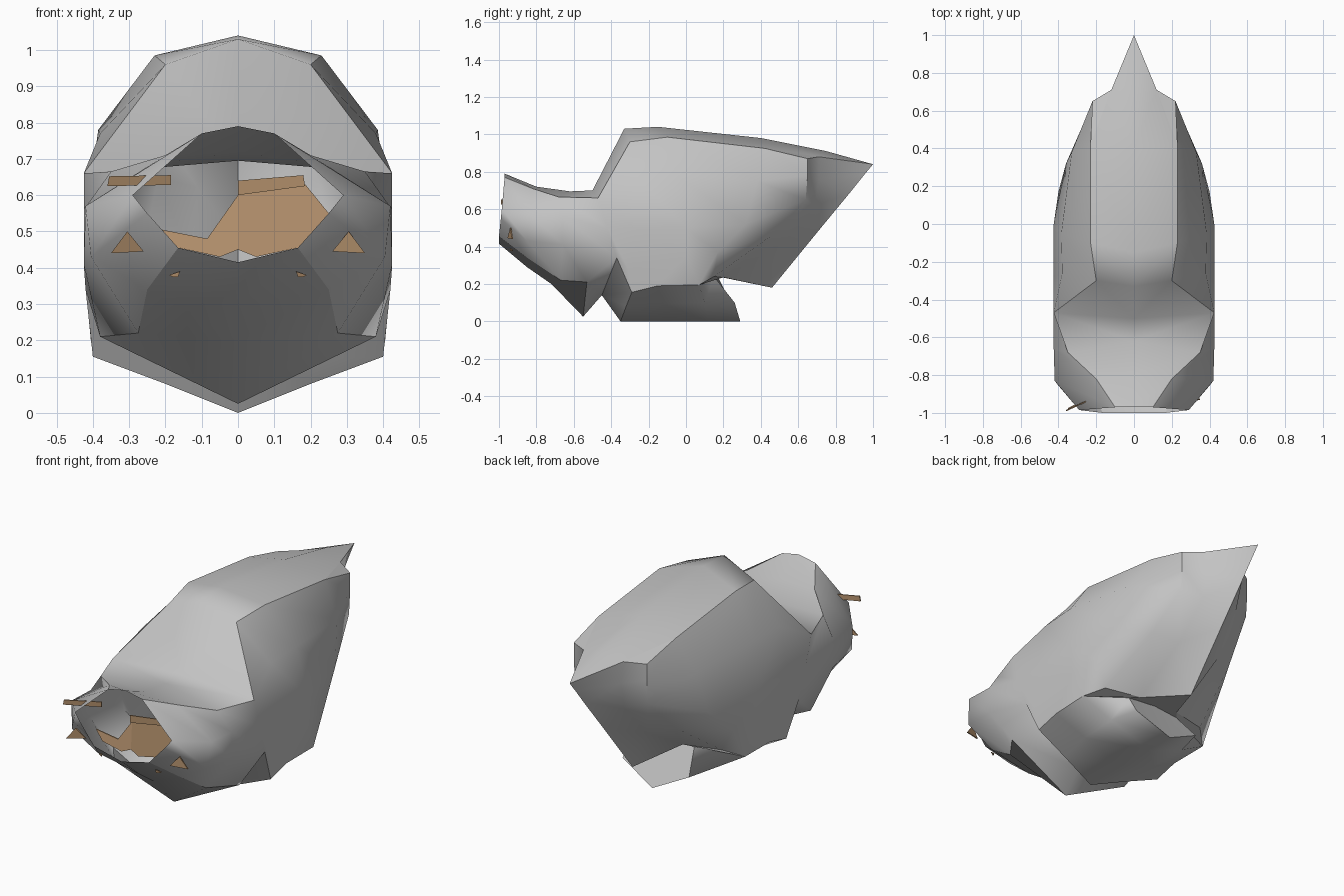
import bpy
import bmesh
from mathutils import Vector

default_cube = bpy.data.objects.get("Cube")
if default_cube:
    bpy.data.objects.remove(default_cube, do_unlink=True)


def make_material(name, colour):
    material = bpy.data.materials.new(name)
    material.use_nodes = True
    material.diffuse_color = colour
    material.node_tree.nodes["Principled BSDF"].inputs["Base Color"].default_value = colour
    return material


grey = make_material("plain grey", (0.55, 0.55, 0.55, 1))
tan = make_material("warm tan", (0.45, 0.28, 0.15, 1))


def make_object(name, bm, material):
    mesh = bpy.data.meshes.new(name)
    bm.to_mesh(mesh)
    bm.free()
    mesh.materials.append(material)
    obj = bpy.data.objects.new(name, mesh)
    bpy.context.collection.objects.link(obj)
    return obj


class Skin:
    """Half shell made of smooth faces that share their corner points."""

    def __init__(self):
        self.bm = bmesh.new()
        self.points = {}

    def vert(self, point):
        if point not in self.points:
            self.points[point] = self.bm.verts.new(point)
        return self.points[point]

    def face(self, *corners):
        unique = list(dict.fromkeys(corners))
        if len(unique) > 2:
            self.bm.faces.new([self.vert(point) for point in unique]).smooth = True

    def loft(self, *rails):
        for upper, lower in zip(rails, rails[1:]):
            for i in range(len(upper) - 1):
                self.face(upper[i], upper[i + 1], lower[i + 1], lower[i])

    def crease(self, *rails):
        for rail in rails:
            for start, end in zip(rail, rail[1:]):
                edge = self.bm.edges.get((self.vert(start), self.vert(end)))
                if edge:
                    edge.smooth = False

    def finish(self, name, material):
        bm = self.bm
        geometry = bm.verts[:] + bm.edges[:] + bm.faces[:]
        bmesh.ops.mirror(bm, geom=geometry, axis='X', merge_dist=0.001)
        bmesh.ops.remove_doubles(bm, verts=bm.verts[:], dist=0.0005)
        bmesh.ops.recalc_face_normals(bm, faces=bm.faces[:])
        return make_object(name, bm, material)


# Corner points shared by several panels
shoulder = (.425, -.47, .66)
neck_side = (.425, -.42, .5)
notch = (.42, -.37, .34)
notch_valley = (0, -.45, .14)
rear_corner = (.32, .15, .24)
belly_corner = (.16, .15, .24)
rear_valley = (0, .17, .24)
hip = (.22, .65, .87)
tip = (0, 1, .84)

# Head rails run from the face opening back to the neck
head_crest = [(0, -.97, .79), (0, -.8, .72), (0, -.62, .695), (0, -.5, .7)]
brow_edge = [(.1, -.97, .77), (.2, -.82, .71), (.35, -.68, .665), shoulder]
cheek = [(.29, -.985, .6), (.42, -.83, .57), (.425, -.66, .56), neck_side]
jaw = [(.25, -.99, .55), (.405, -.85, .43), (.425, -.66, .41), notch]
chin_edge = [(.165, -1, .455), (.25, -.85, .34), (.275, -.67, .22), (.38, -.53, .21)]
chin_keel = [(0, -1, .415), (0, -.85, .29), (0, -.72, .2), (0, -.55, .025)]

# Body rails run from the neck back to the tail
crest = [head_crest[-1], (0, -.33, 1.03), (0, -.15, 1.04), (0, .4, .98), (0, .75, .91), tip]
deck_edge = [shoulder, (.2, -.3, .96), (.23, -.1, .985), (.23, .42, .925), (.12, .71, .88), tip]
upper_side = [shoulder, (.38, -.26, .77), (.385, -.05, .78), (.33, .38, .75), (.22, .65, .78)]
middle_side = [neck_side, (.425, -.28, .5), (.425, 0, .5), (.36, .32, .52), (.22, .64, .65)]
lower_side = [notch, (.41, -.31, .28), (.42, 0, .35), (.4, .17, .37), (.26, .46, .46)]
chine = [notch, (.4, -.29, .155), (.4, -.15, .19), (.405, .07, .195), rear_corner]

# Belly and tail rails
belly_edge = chine[1:4] + [belly_corner]
belly_side = [(.2, -.32, .08), (.23, -.12, .095), (.24, .1, .1), (.2, .26, .1)]
belly_keel = [(0, -.35, 0), (0, -.1, 0), (0, .12, 0), (0, .29, 0)]
tail_hollow = [deck_edge[4], (.11, .71, .76), (.11, .69, .62), (.13, .52, .42), (.12, .2, .235)]
tail_keel = [tip, (0, .95, .78), (0, .87, .68), (0, .7, .474), (0, .46, .18)]

shell = Skin()
shell.loft(head_crest, brow_edge, cheek, jaw, chin_edge, chin_keel)
shell.loft(crest, deck_edge)
sides = [deck_edge[:4] + [hip], upper_side, middle_side, lower_side, chine]
rim = [rail[-1] for rail in sides]
shell.loft(*sides)
shell.loft(belly_edge, belly_side, belly_keel)
shell.loft(rim, tail_hollow, tail_keel)
shell.face(deck_edge[3], hip, deck_edge[4])

# Notch behind the chin
notch_rails = [chin_edge[-1], chin_keel[-1]], [notch, notch_valley]
shell.loft(*notch_rails)
shell.face(notch, notch_valley, belly_keel[0], belly_side[0], chine[1])

# Step behind the belly and underside of the tail
shell.face(belly_corner, belly_side[-1], belly_keel[-1], rear_valley)
shell.face(belly_corner, tail_hollow[-1], tail_keel[-1], rear_valley)
shell.face(chine[3], rear_corner, tail_hollow[-1], belly_corner)

# Hard edges
belly_front = [chine[1], belly_side[0], belly_keel[0]]
belly_back = [belly_corner, belly_side[-1], belly_keel[-1]]
tail_rear = [rear_corner, tail_hollow[-1], tail_keel[-1]]
shell.crease(brow_edge, deck_edge, chin_edge, chine, belly_edge, rim[:3], tail_keel,
             belly_front, belly_back, tail_rear, *notch_rails,
             [belly_corner, rear_valley], [belly_corner, tail_hollow[-1]],
             [deck_edge[3], hip, deck_edge[4]])
shell.finish("body_shell", grey)


def plate(name, outline, thickness=0.006):
    bm = bmesh.new()
    face = bm.faces.new([bm.verts.new(point) for point in outline])
    result = bmesh.ops.extrude_face_region(bm, geom=[face])
    moved = [item for item in result["geom"] if isinstance(item, bmesh.types.BMVert)]
    bmesh.ops.translate(bm, verts=moved, vec=Vector((0, thickness, 0)))
    bmesh.ops.recalc_face_normals(bm, faces=bm.faces[:])
    return make_object(name, bm, tan)


# Eyes and nostrils
plate("left_eye", [(.26, -.955, .445), (.35, -.93, .44), (.305, -.94, .5)])
plate("right_eye", [(-.26, -.935, .445), (-.35, -.98, .44), (-.305, -.96, .5)])
for side, label in ((1, "left"), (-1, "right")):
    plate(label + "_nostril", [(side * .16, -.94, .39), (side * .19, -.93, .38), (side * .18, -.93, .375),
                               (side * .165, -.94, .375)])

# Brow bars, one outside and one within the face opening
plate("right_brow", [(-.36, -.99, .625), (-.185, -.91, .628), (-.185, -.91, .655), (-.355, -.99, .652)])
plate("left_brow", [(0, -.93, .6), (.185, -.91, .625), (.18, -.91, .655), (0, -.93, .64)])

# Face mask set inside the opening
plate("face_mask_left", [(0, -.91, .61), (0, -.92, .45), (.05, -.93, .43), (.165, -.93, .455),
                         (.25, -.92, .55), (.185, -.9, .63)])
plate("face_mask_right", [(0, -.91, .6), (-.085, -.91, .48), (-.21, -.92, .505),
                          (-.165, -.93, .455), (-.05, -.93, .43), (0, -.92, .45)])
